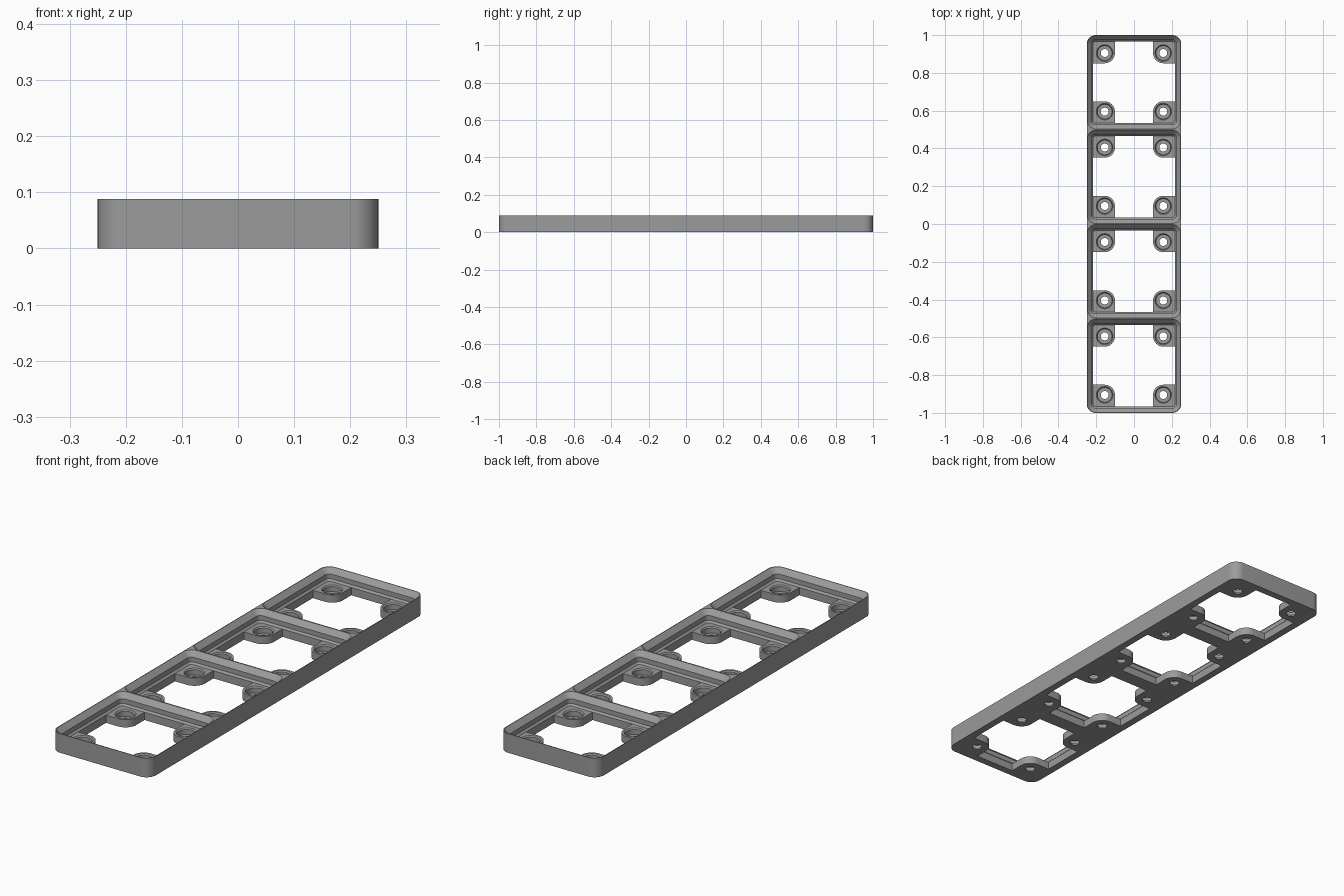
import bpy, bmesh, math

if "Cube" in bpy.data.objects:
    bpy.data.objects.remove(bpy.data.objects["Cube"])

CELL = 0.5            # pitch of one cell
HEIGHT = 0.088        # total height
FLOOR = 0.0357        # top of the corner pads
PAD = 0.155           # pad and hole centre, from the cell centre
CENTRES = [-0.75, -0.25, 0.25, 0.75]


def arc(cx, cy, r, a0, a1, n):
    return [(cx + r * math.cos(math.radians(a0 + (a1 - a0) * i / n)),
             cy + r * math.sin(math.radians(a0 + (a1 - a0) * i / n))) for i in range(n + 1)]


def rounded_rect(hx, hy, r, n=10):
    pts = []
    for k, (sx, sy) in enumerate([(1, 1), (-1, 1), (-1, -1), (1, -1)]):
        pts += arc(sx * (hx - r), sy * (hy - r), r, 90 * k, 90 * k + 90, n)
    return pts


def circle(r, n=32):
    return arc(0, 0, r, 0, 360, n)[:-1]


def cross_opening(half, r):
    # opening between four corner pads, each pad rounded about its hole
    quarter = [(half, PAD - r)] + arc(PAD, PAD, r, 270, 180, 12) + [(PAD - r, half)]
    pts = []
    for k in range(4):
        c, s = [(1, 0), (0, 1), (-1, 0), (0, -1)][k]
        pts += [(x * c - y * s, x * s + y * c) for x, y in quarter]
    return pts


def loft(name, sections, places=((0, 0),)):
    # stack outlines into a closed solid, repeated at each place
    bm = bmesh.new()
    for px, py in places:
        rings = [[bm.verts.new((x + px, y + py, z)) for x, y in pts] for pts, z in sections]
        n = len(rings[0])
        bm.faces.new(rings[0][::-1])
        bm.faces.new(rings[-1])
        for a, b in zip(rings, rings[1:]):
            for i in range(n):
                j = (i + 1) % n
                bm.faces.new((a[i], a[j], b[j], b[i]))
    bmesh.ops.recalc_face_normals(bm, faces=bm.faces)
    me = bpy.data.meshes.new(name)
    bm.to_mesh(me)
    bm.free()
    ob = bpy.data.objects.new(name, me)
    bpy.context.collection.objects.link(ob)
    return ob


def cut(body, cutter):
    cutter.hide_render = True
    mod = body.modifiers.new(cutter.name, 'BOOLEAN')
    mod.operation = 'DIFFERENCE'
    mod.solver = 'EXACT'
    mod.object = cutter
    bpy.context.view_layer.objects.active = body
    bpy.ops.object.modifier_apply(modifier=mod.name)
    bpy.data.objects.remove(cutter)


# outer block with rounded corners
plate = loft("grid_plate", [(rounded_rect(0.25, 1.0, 0.0476), 0),
                            (rounded_rect(0.25, 1.0, 0.0476), HEIGHT)])

cells = [(0, y) for y in CENTRES]
holes = [(sx * PAD, y + sy * PAD) for y in CENTRES for sx in (-1, 1) for sy in (-1, 1)]


def inset(d):
    return rounded_rect(CELL / 2 - d, CELL / 2 - d, 0.0476 - d)


# stepped pockets: slope, straight wall, slope
cut(plate, loft("pocket_cutter", [(inset(0.0339), FLOOR), (inset(0.0256), FLOOR + 0.0083),
                                  (inset(0.0256), FLOOR + 0.0297), (inset(0.003), HEIGHT),
                                  (inset(0.003), HEIGHT + 0.02)], cells))

# through openings leaving the corner pads
opening = cross_opening(CELL / 2 - 0.0339, 0.054)
cut(plate, loft("opening_cutter", [(opening, -0.02), (opening, 0.05)], cells))

# round seats with a bevelled rim, then screw holes
cut(plate, loft("seat_cutter", [(circle(0.039), 0.0075), (circle(0.039), FLOOR - 0.005),
                                (circle(0.044), FLOOR), (circle(0.044), FLOOR + 0.005)], holes))
cut(plate, loft("screw_cutter", [(circle(0.021), -0.02), (circle(0.021), 0.02)], holes))

# single grey finish
grey = bpy.data.materials.new("mid_grey")
grey.diffuse_color = (0.33, 0.33, 0.33, 1)
grey.use_nodes = True
grey.node_tree.nodes["Principled BSDF"].inputs["Base Color"].default_value = grey.diffuse_color
plate.data.materials.clear()
plate.data.materials.append(grey)
for p in plate.data.polygons:
    p.material_index = 0

bpy.ops.object.select_all(action='DESELECT')
plate.select_set(True)
bpy.context.view_layer.objects.active = plate
bpy.ops.object.shade_smooth_by_angle(angle=math.radians(30))
